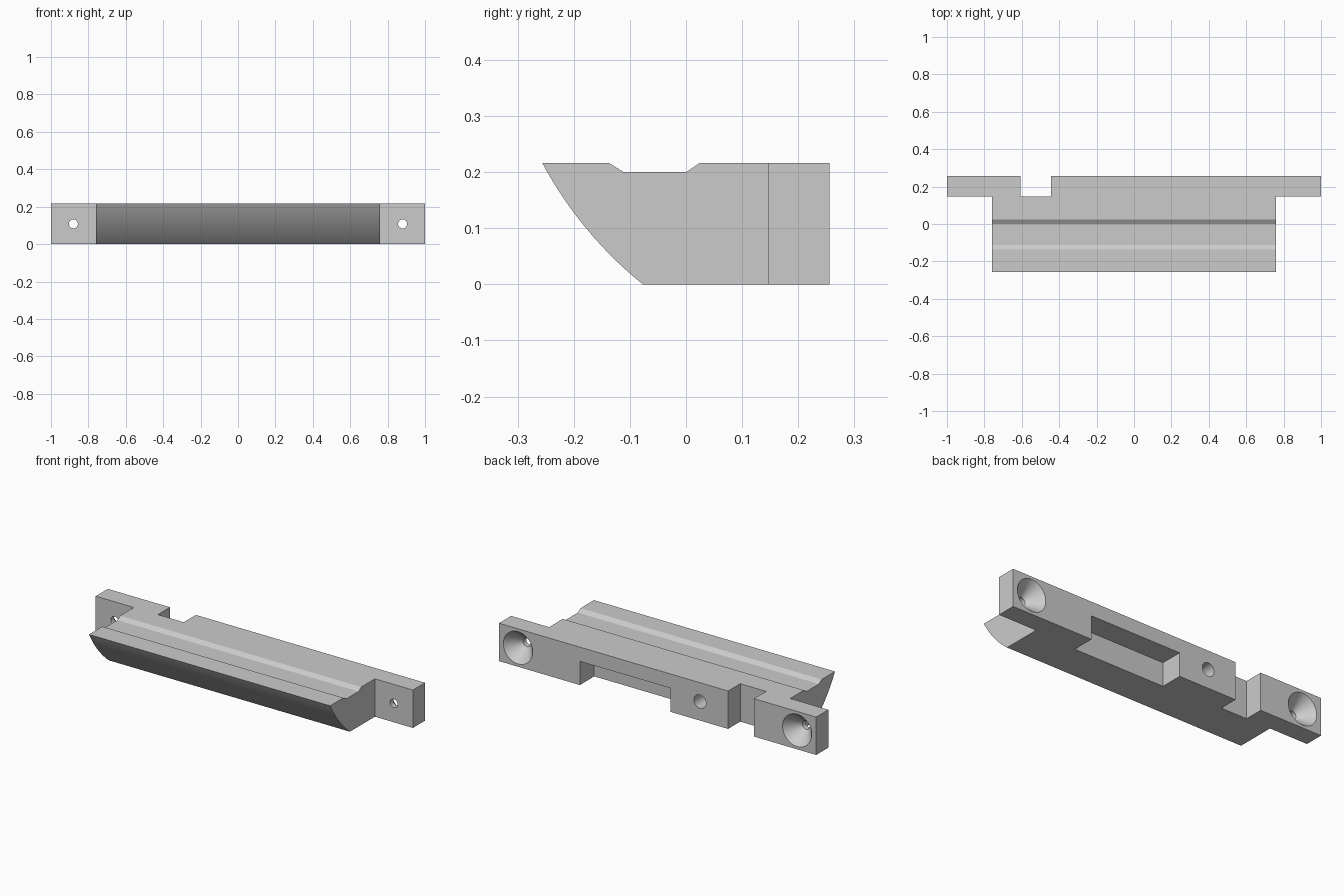
import bpy, bmesh, math
from mathutils import Vector

if "Cube" in bpy.data.objects:
    bpy.data.objects.remove(bpy.data.objects["Cube"], do_unlink=True)

HEIGHT, BACK, STEP, EAR_X = 0.216, 0.256, 0.147, 0.76


def new_object(name, bm):
    bmesh.ops.recalc_face_normals(bm, faces=bm.faces)
    mesh = bpy.data.meshes.new(name)
    bm.to_mesh(mesh)
    bm.free()
    obj = bpy.data.objects.new(name, mesh)
    bpy.context.collection.objects.link(obj)
    return obj


def loft(name, rings):
    """Skin matching closed rings of points and cap both ends."""
    bm = bmesh.new()
    loops = [[bm.verts.new(p) for p in ring] for ring in rings]
    n = len(loops[0])
    for a, b in zip(loops, loops[1:]):
        for i in range(n):
            j = (i + 1) % n
            bm.faces.new((a[i], a[j], b[j], b[i]))
    bm.faces.new(loops[0])
    bm.faces.new(loops[-1])
    return new_object(name, bm)


def box(name, x0, x1, y0, y1, z0, z1):
    return loft(name, [[(x, y0, z0), (x, y1, z0), (x, y1, z1), (x, y0, z1)]
                       for x in (x0, x1)])


def turned(name, x, z, steps, sides=48):
    """Round cutter along y from (y, radius) steps."""
    turn = [2 * math.pi * i / sides for i in range(sides)]
    return loft(name, [[(x + r * math.cos(a), y, z + r * math.sin(a)) for a in turn]
                       for y, r in steps])


# Curved underside of the lip: shallow circular arc
lip, foot = Vector((-BACK, HEIGHT)), Vector((-0.077, 0))
chord = foot - lip
sagitta, half = 0.014, chord.length / 2
radius = (half ** 2 + sagitta ** 2) / (2 * sagitta)
outward = Vector((chord.y, -chord.x)).normalized()
centre = (lip + foot) / 2 - outward * (radius - sagitta)
spread = math.asin(half / radius)
along = chord.normalized()
arc = []
for i in range(25):
    a = spread * (i / 12 - 1)
    arc.append(centre + radius * (outward * math.cos(a) + along * math.sin(a)))

# Bar: side profile with a shallow top channel, run along x
profile = [tuple(p) for p in arc] + [
    (BACK, 0), (BACK, HEIGHT), (0.024, HEIGHT), (0, 0.2), (-0.111, 0.2), (-0.137, HEIGHT)]
bar = loft("mounting_bar", [[(x, y, z) for y, z in profile] for x in (-1, 1)])

# Cutters: ear steps, countersunk screw holes, notch, underside pocket, blind hole
cutters = []
for s in (-1, 1):
    x0, x1 = sorted((s * EAR_X, s * 1.2))
    cutters.append(box("ear_step_cutter", x0, x1, -0.5, STEP, -0.2, 0.5))
    cutters.append(turned("screw_hole_cutter", s * 0.88, HEIGHT / 2,
                          [(0.1, 0.024), (0.176, 0.024), (BACK, 0.092), (0.3, 0.13)]))
cutters.append(box("notch_cutter", -0.608, -0.445, STEP, 0.5, -0.2, 0.5))
cutters.append(box("pocket_cutter", -0.082, 0.49, 0.127, 0.5, -0.2, 0.135))
cutters.append(turned("blind_hole_cutter", -0.267, HEIGHT / 2, [(0.05, 0.038), (0.4, 0.038)]))

bpy.ops.object.select_all(action='DESELECT')
bpy.context.view_layer.objects.active = bar
bar.select_set(True)
for cutter in cutters:
    cutter.hide_render = True
    mod = bar.modifiers.new("cut", 'BOOLEAN')
    mod.operation, mod.solver, mod.object = 'DIFFERENCE', 'EXACT', cutter
    bpy.ops.object.modifier_apply(modifier=mod.name)
    bpy.data.objects.remove(cutter, do_unlink=True)

# Plain grey finish
grey = bpy.data.materials.new("plain_grey")
grey.use_nodes = True
grey.diffuse_color = (0.6, 0.6, 0.6, 1)
grey.node_tree.nodes["Principled BSDF"].inputs["Base Color"].default_value = (0.6, 0.6, 0.6, 1)
bar.data.materials.clear()
bar.data.materials.append(grey)
bpy.ops.object.shade_smooth_by_angle(angle=math.radians(25))
